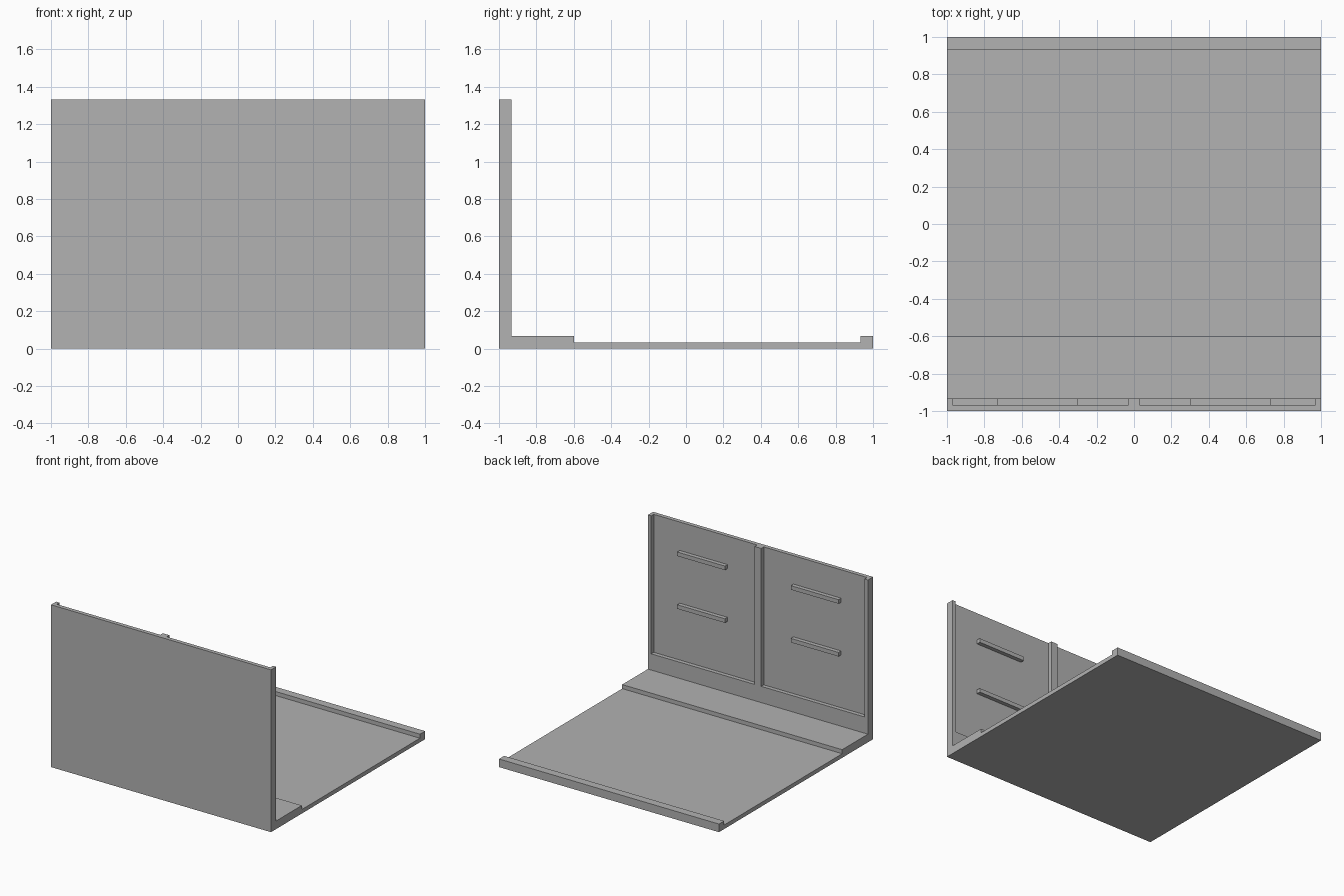
import bpy
import bmesh
from mathutils import Matrix, Vector

if "Cube" in bpy.data.objects:
    bpy.data.objects.remove(bpy.data.objects["Cube"], do_unlink=True)

U = 1 / 30          # grid unit of the design
FRONT = -1.0        # outer face of the wall
INNER = FRONT + 2 * U
RECESS = FRONT + U
TOP = 40 * U

grey = bpy.data.materials.new("plain_grey")
grey.use_nodes = True
grey.diffuse_color = (0.445, 0.445, 0.445, 1)
grey.node_tree.nodes["Principled BSDF"].inputs["Base Color"].default_value = grey.diffuse_color


def finish(name, bm):
    bmesh.ops.recalc_face_normals(bm, faces=bm.faces)
    mesh = bpy.data.meshes.new(name)
    bm.to_mesh(mesh)
    bm.free()
    mesh.materials.append(grey)
    obj = bpy.data.objects.new(name, mesh)
    bpy.context.collection.objects.link(obj)
    return obj


def box(name, low, high):
    low, high = Vector(low), Vector(high)
    bm = bmesh.new()
    place = Matrix.Translation((low + high) / 2) @ Matrix.Diagonal((*(high - low), 1))
    bmesh.ops.create_cube(bm, size=1, matrix=place)
    return finish(name, bm)


# Wall, step, floor and back lip as one extruded side profile
profile = [(FRONT, 0), (1, 0), (1, 2 * U), (1 - 2 * U, 2 * U), (1 - 2 * U, U),
           (-0.6, U), (-0.6, 2 * U), (INNER, 2 * U), (INNER, TOP), (FRONT, TOP)]
bm = bmesh.new()
side = bm.faces.new([bm.verts.new((-1, y, z)) for y, z in profile])
swept = bmesh.ops.extrude_face_region(bm, geom=[side])["geom"]
bmesh.ops.translate(bm, vec=(2, 0, 0),
                    verts=[v for v in swept if isinstance(v, bmesh.types.BMVert)])
body = finish("wall_and_floor", bm)

for label, s in (("left", 1), ("right", -1)):
    # Panel recess, open at the top of the wall
    xs = sorted((s * 0.03, s * 0.97))
    cutter = box(label + "_recess_cutter", (xs[0], RECESS, 6 * U), (xs[1], INNER + 0.1, TOP + 0.1))
    cutter.hide_render = True
    cut = body.modifiers.new(label + "_recess", "BOOLEAN")
    cut.operation = "DIFFERENCE"
    cut.solver = "EXACT"
    cut.object = cutter
    bpy.context.view_layer.objects.active = body
    bpy.ops.object.modifier_apply(modifier=cut.name)
    bpy.data.objects.remove(cutter, do_unlink=True)

    # Two horizontal bars inside the recess
    xs = sorted((s * 9 * U, s * 22 * U))
    for level, z in (("lower", 19 * U), ("upper", 32 * U)):
        box(f"{label}_{level}_bar", (xs[0], RECESS, z), (xs[1], INNER, z + U))
